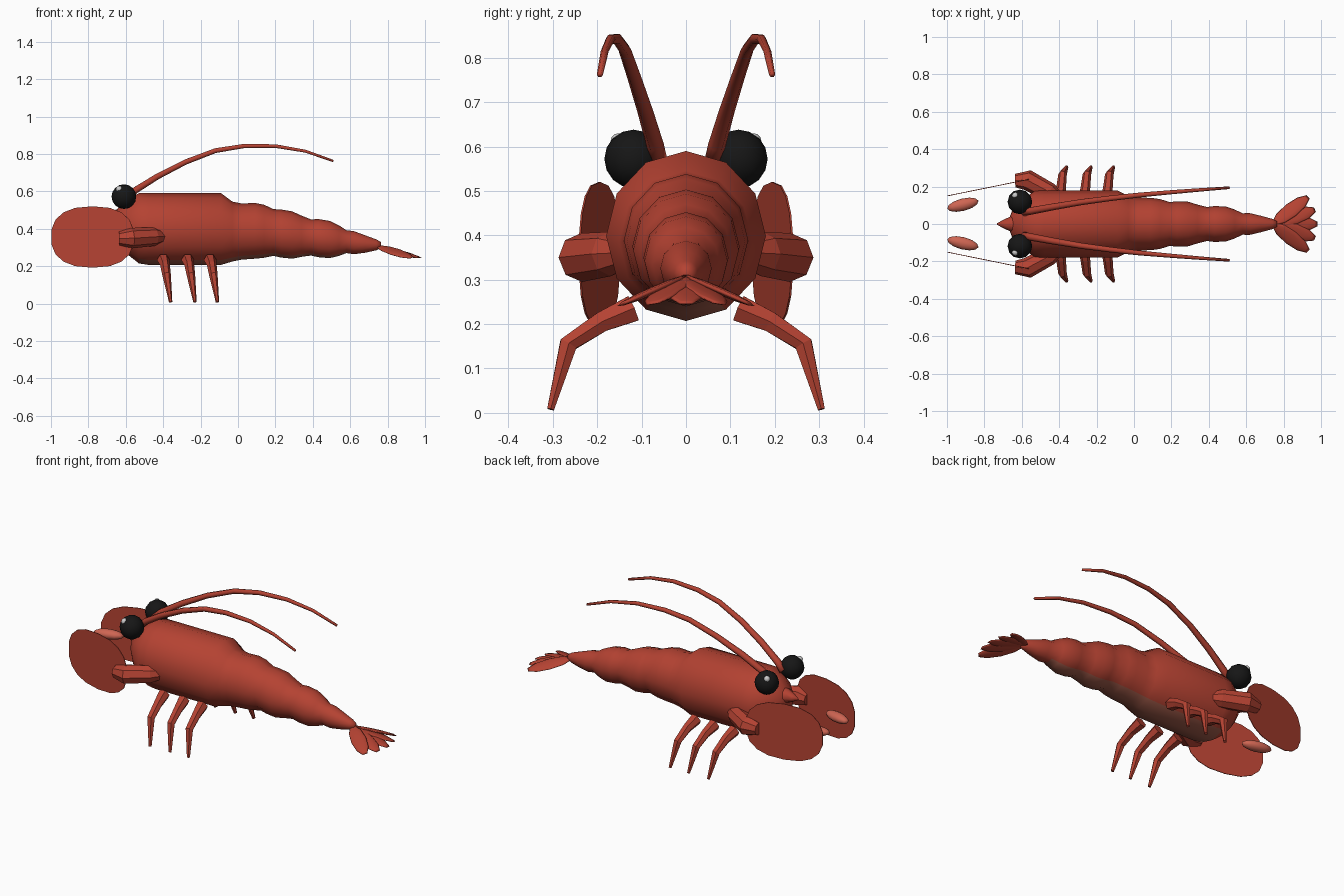
import bpy, bmesh, math
from mathutils import Vector, Matrix

if "Cube" in bpy.data.objects:
    bpy.data.objects.remove(bpy.data.objects["Cube"])


def material(name, rgb):
    m = bpy.data.materials.new(name)
    m.diffuse_color = (*rgb, 1)
    m.use_nodes = True
    m.node_tree.nodes["Principled BSDF"].inputs["Base Color"].default_value = m.diffuse_color
    return m


RED = material("shell_red", (0.46, 0.055, 0.032))
BELLY = material("belly_brown", (0.34, 0.10, 0.065))
PINK = material("pad_pink", (0.62, 0.13, 0.085))
BLACK = material("eye_black", (0.008, 0.008, 0.008))
WHITE = material("glint_white", (0.8, 0.8, 0.8))


def finish(name, bm, mat, smooth):
    bmesh.ops.recalc_face_normals(bm, faces=bm.faces)
    for f in bm.faces:
        f.smooth = smooth
    me = bpy.data.meshes.new(name)
    bm.to_mesh(me)
    bm.free()
    me.materials.append(mat)
    ob = bpy.data.objects.new(name, me)
    bpy.context.collection.objects.link(ob)
    return ob


def loft(name, sections, n, mat, smooth=True, power=1.0):
    """Skin rings given as (centre, u axis, v axis)."""
    def bend(t):
        return math.copysign(abs(t) ** power, t)
    bm = bmesh.new()
    rings = []
    for c, u, v in sections:
        angles = [2 * math.pi * i / n for i in range(n)]
        rings.append([bm.verts.new(Vector(c) + Vector(u) * bend(math.sin(a))
                                   + Vector(v) * bend(math.cos(a))) for a in angles])
    for a, b in zip(rings, rings[1:]):
        for i in range(n):
            j = (i + 1) % n
            bm.faces.new((a[i], a[j], b[j], b[i]))
    bm.faces.new(rings[0])
    bm.faces.new(rings[-1])
    return finish(name, bm, mat, smooth)


def tube(name, path, radii, n, ref, smooth):
    pts = [Vector(p) for p in path]
    secs = []
    for i, p in enumerate(pts):
        d = (pts[min(i + 1, len(pts) - 1)] - pts[max(i - 1, 0)]).normalized()
        u = d.cross(Vector(ref)).normalized()
        secs.append((p, u * radii[i], u.cross(d) * radii[i]))
    return loft(name, secs, n, RED, smooth)


def ball(name, loc, radii, mat, rot=None, seg=12, rings=8, smooth=True):
    bm = bmesh.new()
    m = Matrix.Translation(loc) @ (rot or Matrix()) @ Matrix.Diagonal((*radii, 1))
    bmesh.ops.create_uvsphere(bm, u_segments=seg, v_segments=rings, radius=1, matrix=m)
    return finish(name, bm, mat, smooth)


# Carapace and segmented abdomen: x, top z, bottom z
profile = [(-.67, .45, .40), (-.65, .50, .34), (-.60, .55, .27), (-.53, .59, .215),
           (-.48, .59, .207), (-.09, .59, .207), (-.03, .545, .225), (.02, .535, .235),
           (.09, .538, .24), (.14, .528, .245), (.19, .505, .255), (.23, .503, .246),
           (.29, .493, .24), (.34, .47, .25), (.39, .45, .257), (.43, .452, .248),
           (.49, .442, .243), (.54, .418, .255), (.58, .392, .27), (.62, .387, .264),
           (.68, .365, .272), (.74, .343, .285), (.765, .328, .298)]
body = loft("body_shell",
            [((x, 0, (t + b) / 2), (0, (t - b) * .47, 0), (0, 0, (t - b) / 2))
             for x, t, b in profile], 12, RED)
body.data.materials.append(BELLY)
for f in body.data.polygons:
    if f.normal.z < -.8 and -.6 < f.center.x < .6:
        f.material_index = 1

# Pointed snout
loft("snout", [((x, 0, .46), (0, r, 0), (0, 0, r))
               for x, r in ((-.60, .06), (-.66, .04), (-.70, .022), (-.733, .003))], 8, RED)

for s, side in ((-1, "near"), (1, "far")):
    # Eye with glint
    ball(side + "_eye", (-.61, s * .118, .572), (.066,) * 3, BLACK)
    ball(side + "_eye_glint", (-.635, s * .152, .612), (.018,) * 3, WHITE, seg=8, rings=6)

    # Swept-back antenna
    path = [(-.59, .062, .565), (-.55, .07, .605), (-.43, .092, .68), (-.28, .117, .757),
            (-.12, .138, .818), (.03, .155, .842), (.20, .17, .842), (.36, .183, .815),
            (.51, .194, .762)]
    tube(side + "_antenna", [(x, s * y, z) for x, y, z in path],
         [.021, .020, .018, .016, .0145, .013, .011, .009, .007], 6, (0, 1, 0), True)

    # Claw arm
    tube(side + "_claw_arm",
         [(-.41, s * .14, .36), (-.45, s * .17, .358), (-.57, s * .235, .35),
          (-.635, s * .232, .348)],
         [.035, .05, .055, .036], 8, (0, 0, 1), False)

    # Thin rounded claw blade and its inner pad
    u, v = Vector((.222, s * .045, 0)), Vector((0, 0, .164))
    nrm = u.cross(v).normalized() * .002
    c = Vector((-.778, s * .195, .356))
    loft(side + "_claw", [(c - nrm, u, v), (c + nrm, u, v)], 18, RED, False, .82)
    ball(side + "_claw_pad", (-.915, s * .103, .365), (.086, .033, .027), PINK,
         Matrix.Rotation(s * math.radians(14), 4, 'Z'))

    # Three walking legs
    for i, x in enumerate((-.40, -.27, -.15)):
        tube(f"{side}_leg_{i + 1}",
             [(x, s * .12, .235), (x + .01, s * .19, .205), (x + .018, s * .265, .155),
              (x + .04, s * .305, .008)],
             [.034, .026, .023, .009], 6, (1, 0, 0), False)

# Tail fan
for i in range(-2, 3):
    yaw = math.radians(19 * i)
    rot = (Matrix.Rotation(yaw, 4, 'Z') @ Matrix.Rotation(math.radians(15), 4, 'Y')
           @ Matrix.Rotation(math.radians(-9 * i), 4, 'X'))
    loc = Vector((.745, 0, .308)) + rot @ Vector((.124, 0, 0))
    ball(f"tail_blade_{i + 3}", loc, (.126, .042, .009), RED, rot, seg=10, rings=6)
